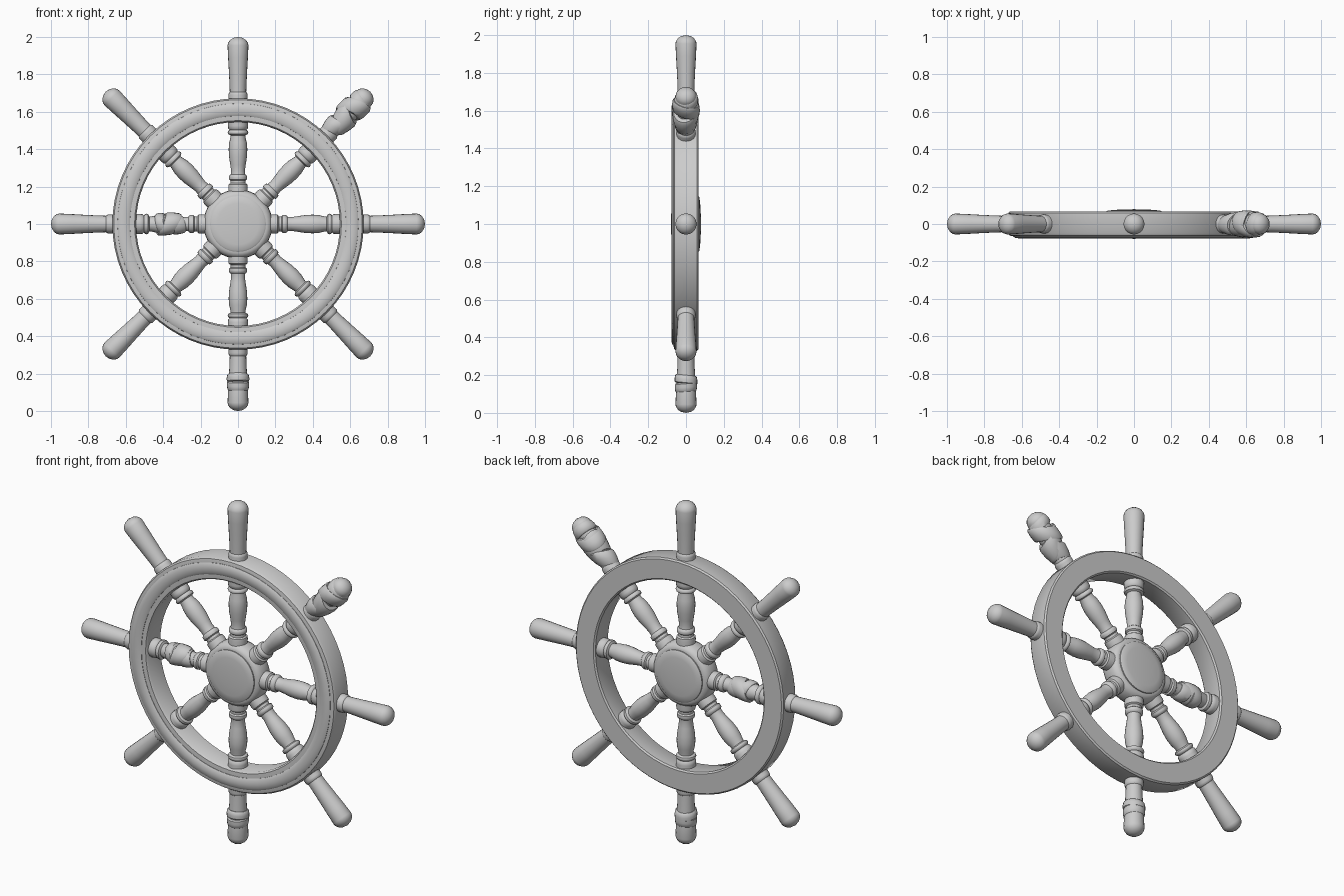
import bpy, bmesh, math
from mathutils import Matrix

if "Cube" in bpy.data.objects:
    bpy.data.objects.remove(bpy.data.objects["Cube"])

CENTRE = Matrix.Translation((0, 0, 1))


def lathe(name, profile, sides, matrix, closed=False, shear=(0, 0), angle=40):
    """Spin (radius, height) points about local z; shear tilts the rings."""
    bm = bmesh.new()
    rings = []
    for r, h in profile:
        if r < 1e-6:
            rings.append([bm.verts.new((0, 0, h))])
            continue
        ring = []
        for i in range(sides):
            t = 2 * math.pi * i / sides
            x, y = r * math.cos(t), r * math.sin(t)
            ring.append(bm.verts.new((x, y, h + shear[0] * x + shear[1] * y)))
        rings.append(ring)
    pairs = list(zip(rings, rings[1:]))
    if closed:
        pairs.append((rings[-1], rings[0]))
    for a, b in pairs:
        for i in range(sides):
            j = (i + 1) % sides
            loop = [a[i % len(a)], a[j % len(a)], b[j % len(b)], b[i % len(b)]]
            bm.faces.new(list(dict.fromkeys(loop)))
    bmesh.ops.recalc_face_normals(bm, faces=bm.faces)
    mesh = bpy.data.meshes.new(name)
    bm.to_mesh(mesh)
    bm.free()
    obj = bpy.data.objects.new(name, mesh)
    obj.matrix_world = matrix
    bpy.context.collection.objects.link(obj)
    bpy.ops.object.select_all(action='DESELECT')
    obj.select_set(True)
    bpy.context.view_layer.objects.active = obj
    bpy.ops.object.shade_smooth_by_angle(angle=math.radians(angle))
    return obj


def spoke_axis(deg):
    """Local z points outward; 0 is up, 90 is +x."""
    return CENTRE @ Matrix.Rotation(math.radians(deg), 4, 'Y')


# Local z of the rim and hub points to the front (-y)
facing = CENTRE @ Matrix.Rotation(math.radians(90), 4, 'X')

# Main rim
lathe("rim", [(0.553, -0.066), (0.545, -0.058), (0.545, 0.054), (0.553, 0.064),
              (0.578, 0.066), (0.645, 0.066), (0.664, 0.062), (0.672, 0.05),
              (0.672, -0.058), (0.664, -0.066)], 64, facing, closed=True)

# Raised moulding on the front of the rim
lathe("rim_front_moulding", [(0.577, 0.055), (0.578, 0.068), (0.59, 0.075), (0.612, 0.077),
                             (0.633, 0.075), (0.644, 0.068), (0.646, 0.055)],
      64, facing, closed=True)

# Hub barrel with a shallow domed cap on both faces
lathe("hub", [(0, -0.06), (0.155, -0.06), (0.172, -0.052), (0.183, -0.03), (0.185, 0),
              (0.183, 0.03), (0.172, 0.052), (0.155, 0.06), (0, 0.06)], 40, facing)
for name, s in (("hub_front_cap", 1), ("hub_back_cap", -1)):
    lathe(name, [(0.149, s * 0.05), (0.149, s * 0.066), (0.142, s * 0.071),
                 (0.11, s * 0.075), (0.06, s * 0.078), (0, s * 0.079)], 40, facing)

# Eight turned spokes: inner baluster, then outer handle
BALUSTER = [(0.05, 0.14), (0.052, 0.2), (0.05, 0.212), (0.041, 0.218), (0.04, 0.232),
            (0.048, 0.238), (0.049, 0.25), (0.047, 0.258), (0.039, 0.265), (0.037, 0.285),
            (0.041, 0.315), (0.048, 0.36), (0.05, 0.4), (0.047, 0.435), (0.04, 0.462),
            (0.039, 0.474), (0.052, 0.48), (0.055, 0.488), (0.052, 0.497), (0.045, 0.503),
            (0.052, 0.51), (0.054, 0.525), (0.053, 0.57)]
HANDLE = [(0.05, 0.64), (0.051, 0.69), (0.049, 0.7), (0.044, 0.706), (0.045, 0.74),
          (0.049, 0.82), (0.053, 0.89), (0.056, 0.955), (0.053, 0.968), (0.043, 0.983),
          (0.025, 0.995), (0, 1.0)]
for k in range(8):
    lathe(f"spoke_{k + 1}", BALUSTER + HANDLE, 20, spoke_axis(45 * k))


def wrap(name, deg, start, end, r0, r1, shear):
    """One rounded, tilted turn of cloth around a spoke."""
    d = end - start
    prof = [(0.03, start), (r0 - 0.006, start), (r0, start + 0.12 * d),
            ((r0 + r1) / 2 + 0.002, start + 0.5 * d),
            (r1, end - 0.12 * d), (r1 - 0.006, end), (0.03, end)]
    lathe(name, prof, 20, spoke_axis(deg), closed=True, shear=shear)


# Cloth bound around the upper right handle
wrap("handle_wrap_low", 45, 0.7, 0.79, 0.052, 0.064, (0.45, 0.2))
wrap("handle_wrap_mid", 45, 0.75, 0.86, 0.058, 0.072, (-0.5, 0.3))
wrap("handle_wrap_high", 45, 0.83, 0.91, 0.071, 0.072, (0.35, -0.3))
wrap("handle_wrap_end", 45, 0.9, 0.955, 0.064, 0.06, (-0.1, 0.15))

# Cloth bound around the left baluster
wrap("baluster_wrap_inner", 270, 0.29, 0.36, 0.048, 0.057, (0.2, 0.2))
wrap("baluster_wrap_mid", 270, 0.325, 0.41, 0.057, 0.062, (-0.4, 0.2))
wrap("baluster_wrap_outer", 270, 0.38, 0.43, 0.06, 0.054, (0.25, -0.2))

# Bands on the bottom handle
wrap("bottom_band_inner", 180, 0.8, 0.845, 0.057, 0.06, (0, 0.1))
wrap("bottom_band_outer", 180, 0.84, 0.89, 0.059, 0.056, (0, -0.08))
